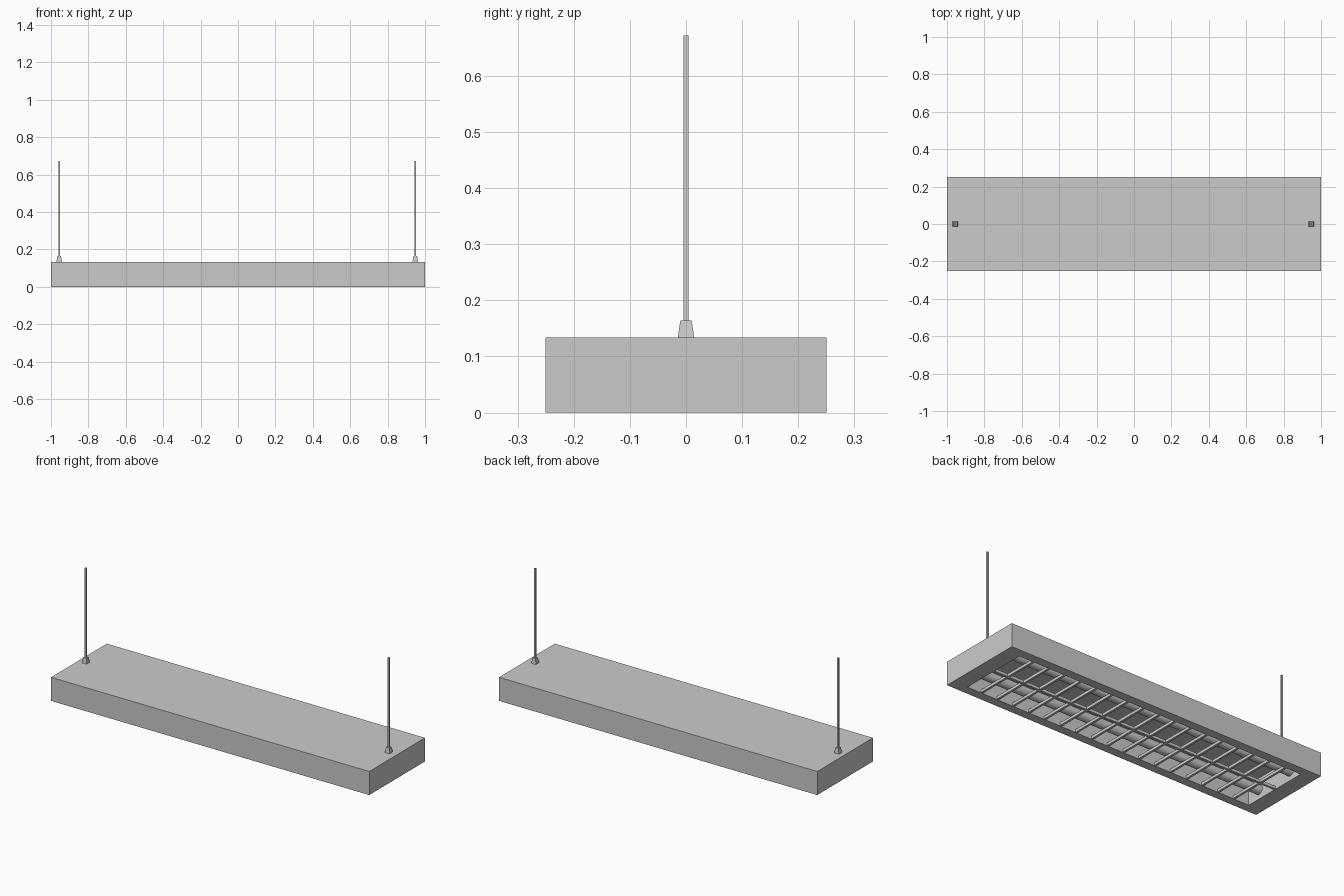
import bpy, bmesh, math

if "Cube" in bpy.data.objects:
    bpy.data.objects.remove(bpy.data.objects["Cube"])

W, D, H = 2.0, 0.5, 0.134      # housing size
OX, OY, DEPTH = 0.91, 0.20, 0.12  # half opening and cavity depth


def finish(name, bm):
    bmesh.ops.recalc_face_normals(bm, faces=bm.faces)
    me = bpy.data.meshes.new(name)
    bm.to_mesh(me)
    bm.free()
    ob = bpy.data.objects.new(name, me)
    bpy.context.collection.objects.link(ob)
    return ob


def tapered_box(name, x, y, z0, z1, sx, sy, top=1.0):
    """Box from z0 to z1, its top face scaled by `top`."""
    bm = bmesh.new()
    bmesh.ops.create_cube(bm, size=1)
    for v in bm.verts:
        k = top if v.co.z > 0 else 1.0
        v.co = (x + v.co.x * sx * k, y + v.co.y * sy * k, z1 if v.co.z > 0 else z0)
    return finish(name, bm)


# Housing: a box with a rimmed recess in its underside
bm = bmesh.new()
bmesh.ops.create_cube(bm, size=1)
for v in bm.verts:
    v.co = (v.co.x * W, v.co.y * D, (v.co.z + 0.5) * H)
bm.normal_update()
bottom = next(f for f in bm.faces if f.normal.z < -0.9)
bmesh.ops.inset_region(bm, faces=[bottom], thickness=0.03)
for v in bottom.verts:
    v.co = (math.copysign(OX, v.co.x), math.copysign(OY, v.co.y), 0)
ceiling = bmesh.ops.extrude_discrete_faces(bm, faces=[bottom])["faces"][0]
for v in ceiling.verts:
    v.co.z = DEPTH
finish("housing", bm)

# Two fluorescent tubes running the length of the recess
for side, y in (("front", -0.12), ("back", 0.12)):
    bpy.ops.mesh.primitive_cylinder_add(vertices=24, radius=0.026, depth=2 * OX,
                                        location=(0, y, 0.052),
                                        rotation=(0, math.pi / 2, 0))
    bpy.context.object.name = side + "_tube"
    bpy.ops.object.shade_smooth_by_angle()

# Louvre: one long bar and evenly spaced cross slats
tapered_box("louvre_long_bar", 0, 0, 0.002, 0.018, 2 * OX, 0.012)
slat = tapered_box("louvre_slats", -0.816, 0, 0.002, 0.018, 0.012, 2 * OY)
arr = slat.modifiers.new("repeat", 'ARRAY')
arr.count = 17
arr.use_relative_offset = False
arr.use_constant_offset = True
arr.constant_offset_displace = (0.102, 0, 0)

# Hanging rods with tapered caps
for side, x in (("left", -0.956), ("right", 0.948)):
    tapered_box(side + "_rod_cap", x, 0, H, 0.164, 0.029, 0.029, 0.7)
    tapered_box(side + "_rod", x, 0, 0.16, 0.672, 0.009, 0.009)
